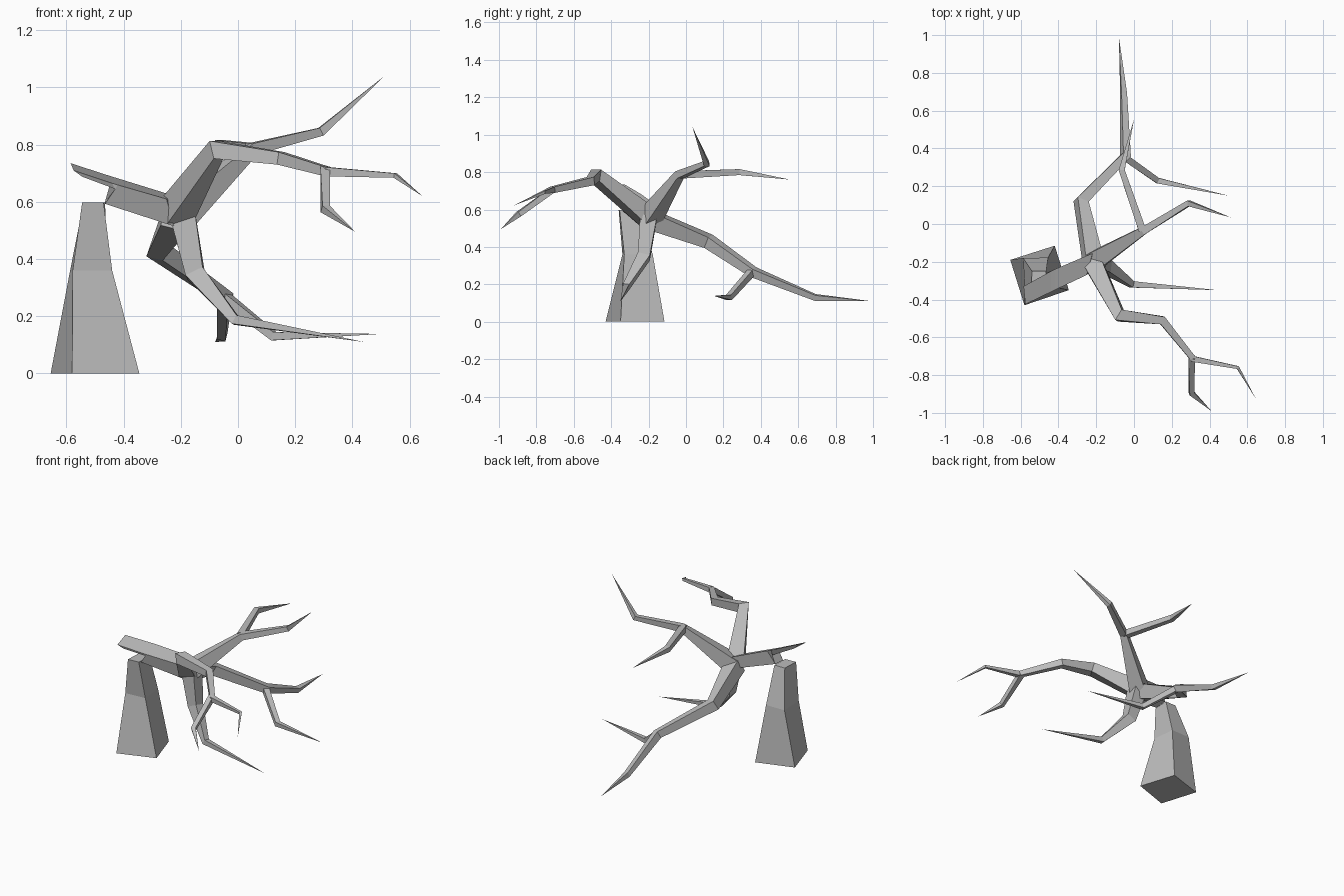
import bpy, bmesh, math
from mathutils import Vector, Matrix

cube = bpy.data.objects.get("Cube")
if cube:
    bpy.data.objects.remove(cube)

bark = bpy.data.materials.new("grey_bark")
bark.use_nodes = True
GREY = (0.5, 0.5, 0.5, 1)
bark.diffuse_color = GREY
bark.node_tree.nodes["Principled BSDF"].inputs["Base Color"].default_value = GREY


def loft(name, rings):
    """Skin a closed flat-shaded solid; a one-point ring makes a tip."""
    bm = bmesh.new()
    loops = [[bm.verts.new(p) for p in ring] for ring in rings]
    for a, b in zip(loops, loops[1:]):
        n = len(a)
        for i in range(n):
            j = (i + 1) % n
            bm.faces.new((a[i], a[j], b[0]) if len(b) == 1 else (a[i], a[j], b[j], b[i]))
    for end in (loops[0], loops[-1]):
        if len(end) > 2:
            bm.faces.new(end)
    bmesh.ops.recalc_face_normals(bm, faces=bm.faces)
    mesh = bpy.data.meshes.new(name)
    bm.to_mesh(mesh)
    bm.free()
    mesh.materials.append(bark)
    obj = bpy.data.objects.new(name, mesh)
    bpy.context.collection.objects.link(obj)
    return obj


def branch(name, path, ref=(0, 0, 1), roll=0):
    """Four-sided tapering limb along (x, y, z, half width), ending in a point."""
    pts = [Vector(p[:3]) for p in path]
    rings = []
    for i, p in enumerate(pts[:-1]):
        ahead = (pts[i + 1] - p).normalized()
        back = (p - pts[i - 1]).normalized() if i else ahead
        t = (ahead + back).normalized()
        side = t.cross(Vector(ref)).normalized()
        side = Matrix.Rotation(math.radians(roll), 3, t) @ side
        up = side.cross(t)
        r = path[i][3]
        rings.append([p + r * (side * s + up * u)
                      for s, u in ((-1, -1), (1, -1), (1, 1), (-1, 1))])
    rings.append([pts[-1]])
    return loft(name, rings)


# Standing stump, leaning forward at the top
loft("stump", [
    [(-.655, -.19, 0), (-.42, -.115, 0), (-.345, -.35, 0), (-.58, -.43, 0)],
    [(-.587, -.18, .36), (-.455, -.178, .36), (-.44, -.33, .36), (-.578, -.34, .36)],
    [(-.54, -.25, .597), (-.465, -.25, .597), (-.47, -.355, .597), (-.545, -.36, .597)],
])

# Fallen trunk with a splintered, stepped end
loft("fallen_trunk", [
    [(-.585, -.33, .735), (-.575, -.425, .71), (-.545, -.41, .688), (-.555, -.325, .70)],
    [(-.44, -.25, .688), (-.44, -.36, .665), (-.43, -.345, .645), (-.43, -.26, .645)],
    [(-.42, -.24, .682), (-.42, -.35, .659), (-.465, -.34, .593), (-.465, -.26, .60)],
    [(-.22, -.155, .62), (-.25, -.27, .61), (-.225, -.25, .515), (-.18, -.15, .53)],
])

# Front limb and its lower fork
branch("front_limb", [
    (-.215, -.21, .565, .05), (-.075, -.485, .782, .032), (.15, -.51, .752, .022),
    (.315, -.715, .705, .016), (.55, -.76, .692, .008), (.645, -.925, .62, 0)])
branch("front_limb_fork", [
    (.305, -.705, .71, .017), (.305, -.895, .575, .014), (.41, -.99, .495, 0)])

# Back limb sinking toward the ground, and its side fork
branch("back_limb", [
    (-.215, -.2, .55, .048), (-.28, .12, .43, .032), (-.045, .36, .265, .023),
    (-.055, .69, .13, .015), (-.08, .99, .11, 0)], roll=15)
branch("back_limb_fork", [
    (-.045, .35, .265, .018), (.125, .23, .13, .015), (.5, .15, .138, 0)])

# Rising limb and its backward fork
branch("upper_limb", [
    (-.2, -.19, .56, .05), (.05, -.035, .785, .021), (.29, .11, .845, .015),
    (.512, .035, 1.04, 0)])
branch("upper_limb_fork", [
    (.045, -.035, .785, .02), (-.065, .285, .8, .016), (0, .555, .76, 0)])

# Lower limb hanging from the joint
branch("lower_limb", [
    (-.195, -.2, .56, .045), (-.15, -.225, .35, .033), (-.01, -.32, .187, .017),
    (.44, -.35, .11, 0)], ref=(0, 1, 0))
